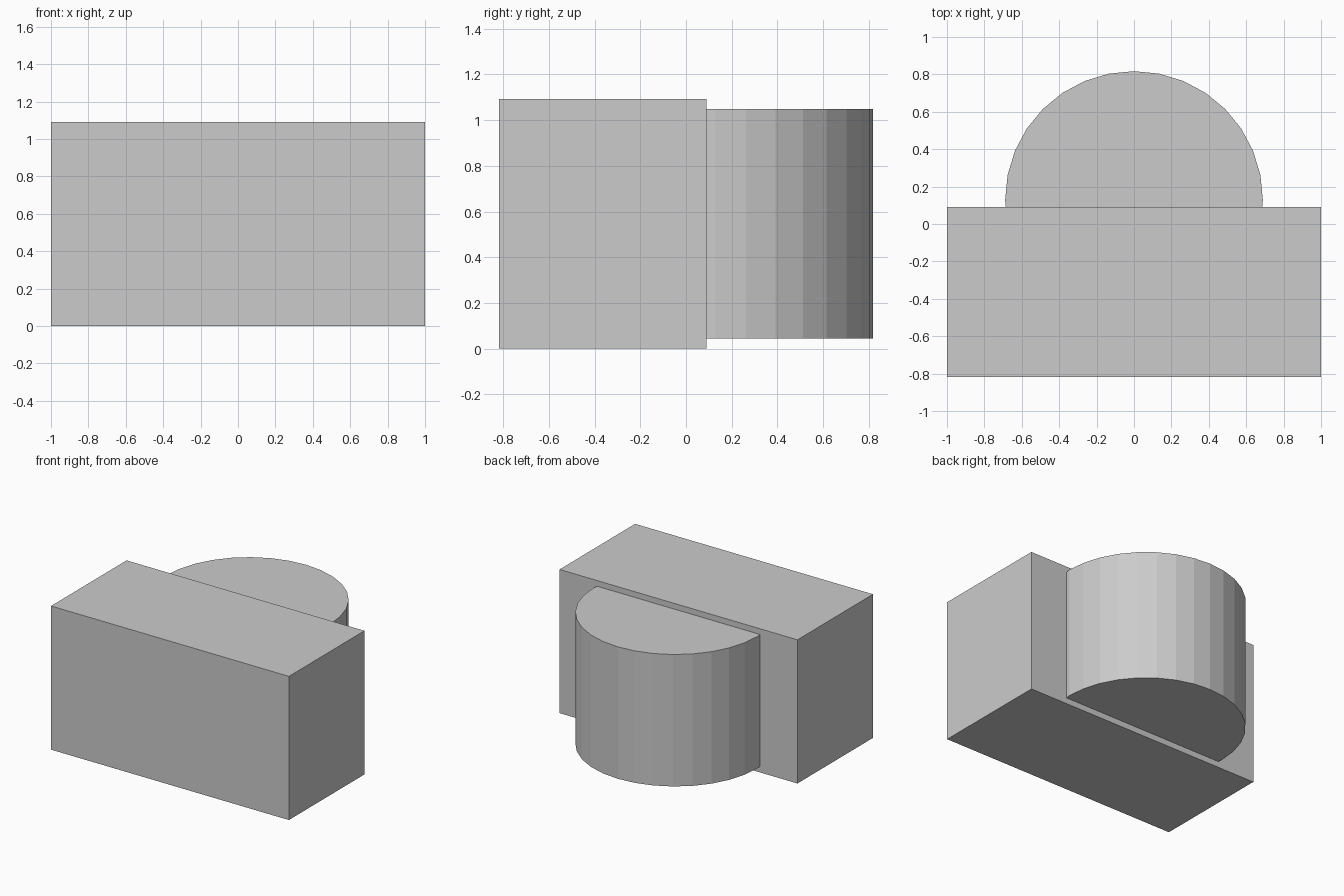
import bpy

if "Cube" in bpy.data.objects:
    bpy.data.objects.remove(bpy.data.objects["Cube"])


def name_part(name):
    bpy.context.object.name = name
    bpy.context.object.data.name = name


# Rectangular main block at the front
y_front, y_back, height = -0.817, 0.09, 1.092
bpy.ops.mesh.primitive_cube_add(size=1, location=(0, (y_front + y_back) / 2, height / 2))
block = bpy.context.object
block.scale = (2, y_back - y_front, height)
bpy.ops.object.transform_apply(location=False, rotation=False, scale=True)
name_part("main_block")

# Faceted drum set into the back of the block, slightly shorter at both ends
radius = 0.689
bpy.ops.mesh.primitive_cylinder_add(vertices=32, radius=radius, depth=1.003,
                                    location=(0, 0.817 - radius, height / 2 + 0.001))
name_part("rear_drum")
